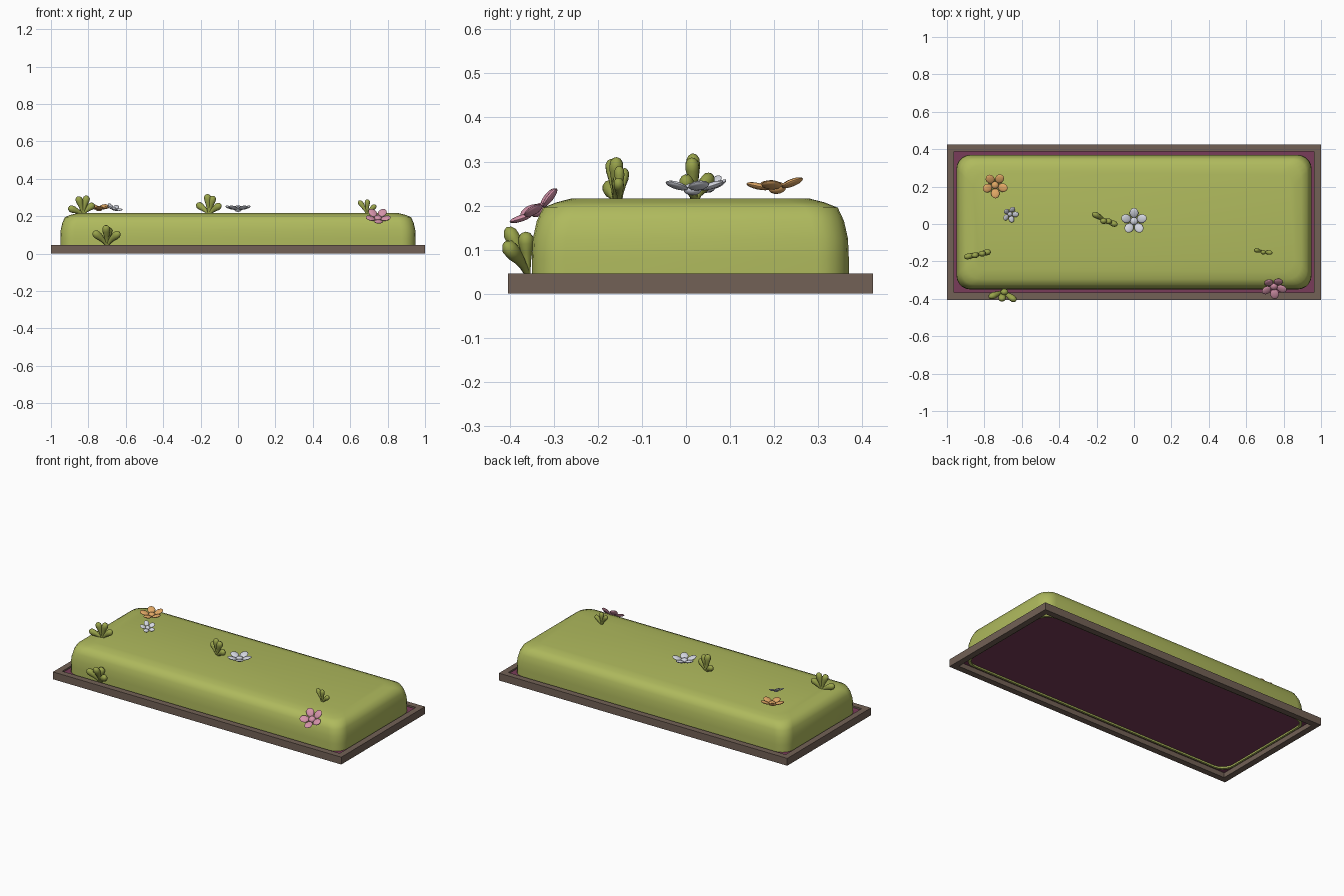
import bpy, bmesh, math
from mathutils import Vector, Matrix

if "Cube" in bpy.data.objects:
    bpy.data.objects.remove(bpy.data.objects["Cube"])


def material(name, rgb):
    m = bpy.data.materials.new(name)
    m.diffuse_color = (*rgb, 1)
    m.use_nodes = True
    m.node_tree.nodes["Principled BSDF"].inputs["Base Color"].default_value = m.diffuse_color
    return m


GRASS = material("grass green", (0.43, 0.49, 0.11))
TUFT = material("tuft green", (0.32, 0.37, 0.07))
WOOD = material("frame brown", (0.17, 0.12, 0.093))
SOIL = material("soil purple", (0.19, 0.045, 0.10))
WHITE = material("petal white", (0.66, 0.68, 0.75))
ORANGE = material("petal orange", (0.75, 0.39, 0.13))
PINK = material("petal pink", (0.66, 0.29, 0.40))
CY = 0.01  # y centre of the planter


def finish(bm, name, mat, smooth=None):
    bmesh.ops.recalc_face_normals(bm, faces=bm.faces)
    me = bpy.data.meshes.new(name)
    bm.to_mesh(me)
    bm.free()
    ob = bpy.data.objects.new(name, me)
    bpy.context.collection.objects.link(ob)
    me.materials.append(mat)
    if smooth:
        bpy.ops.object.select_all(action='DESELECT')
        ob.select_set(True)
        bpy.context.view_layer.objects.active = ob
        bpy.ops.object.shade_smooth_by_angle(angle=math.radians(smooth))
    return ob


def bridge(bm, a, b):
    for i in range(len(a)):
        j = (i + 1) % len(a)
        bm.faces.new((a[i], a[j], b[j], b[i]))


def rect_ring(bm, hx, hy, z, r=0, n=0):
    """Rectangle loop with optional rounded corners."""
    vs = []
    for k, (sx, sy) in enumerate([(1, 1), (-1, 1), (-1, -1), (1, -1)]):
        for i in range(n + 1):
            a = math.pi / 2 * (k + (i / n if n else 0))
            vs.append(bm.verts.new((sx * (hx - r) + r * math.cos(a),
                                    CY + sy * (hy - r) + r * math.sin(a), z)))
    return vs


# Wooden frame: hollow rectangle
bm = bmesh.new()
loops = [rect_ring(bm, 1, 0.415, 0), rect_ring(bm, 1, 0.415, 0.046),
         rect_ring(bm, 0.962, 0.377, 0.046), rect_ring(bm, 0.962, 0.377, 0)]
for i in range(4):
    bridge(bm, loops[i], loops[(i + 1) % 4])
finish(bm, "wooden_frame", WOOD)

# Soil sheet inside the frame
bm = bmesh.new()
top, bot = rect_ring(bm, 0.963, 0.378, 0.036), rect_ring(bm, 0.963, 0.378, 0.03)
bridge(bm, bot, top)
bm.faces.new(top)
bm.faces.new(bot)
finish(bm, "soil", SOIL)

# Grass mound: rounded shell whose rim shows below the soil
bm = bmesh.new()
profile = [(0.012, 0.034), (0.012, 0.02), (0, 0.02), (0, 0.08), (0.002, 0.125),
           (0.011, 0.165), (0.025, 0.195), (0.055, 0.207), (0.092, 0.2165)]
rings = [rect_ring(bm, 0.95 - d, 0.36 - d, z, 0.075, 5) for d, z in profile]
for a, b in zip(rings, rings[1:]):
    bridge(bm, a, b)
bm.faces.new(rings[-1])
finish(bm, "grass_mound", GRASS, 50)


def flower(name, mat, centre, radius, normal, turn):
    """Five flat petals, raised at the tips, round a small button."""
    bm = bmesh.new()
    for k in range(5):
        m = (Matrix.Rotation(math.radians(turn + 72 * k), 4, 'Z')
             @ Matrix.Translation((0.63 * radius, 0, 0.12 * radius))
             @ Matrix.Rotation(math.radians(-18), 4, 'Y')
             @ Matrix.Diagonal((0.40 * radius, 0.34 * radius, 0.11 * radius, 1)))
        bmesh.ops.create_uvsphere(bm, u_segments=12, v_segments=8, radius=1, matrix=m)
    bmesh.ops.create_uvsphere(bm, u_segments=12, v_segments=8, radius=1,
                              matrix=Matrix.Diagonal((0.3 * radius, 0.3 * radius, 0.2 * radius, 1)))
    q = Vector((0, 0, 1)).rotation_difference(Vector(normal).normalized())
    bm.transform(Matrix.Translation(centre) @ q.to_matrix().to_4x4())
    finish(bm, name, mat, 60)


flower("white_flower_large", WHITE, (0, 0.015, 0.237), 0.07, (0, 0, 1), 90)
flower("white_flower_small", WHITE, (-0.663, 0.053, 0.239), 0.045, (0.3, -0.3, 0.9), 70)
flower("orange_flower", ORANGE, (-0.743, 0.207, 0.24), 0.068, (0, -0.1, 1), -88)
flower("pink_flower", PINK, (0.748, -0.335, 0.19), 0.069, (0.05, -0.59, 0.81), -85)


def tuft(name, base, tips, w):
    """Club-shaped blades that rise from one base and bend outwards."""
    bm = bmesh.new()
    p0 = Vector(base)
    shape = [(0, 0.4), (0.25, 0.5), (0.5, 0.75), (0.72, 1), (0.87, 0.95), (0.96, 0.6), (1, 0.12)]
    for tip in tips:
        p2 = Vector(tip)
        p1 = p0.lerp(p2, 0.35) + Vector((0, 0, 0.2 * (p2.z - p0.z)))
        rings = []
        for t, r in shape:
            p = p0 * (1 - t) ** 2 + p1 * 2 * t * (1 - t) + p2 * t * t
            d = ((p1 - p0) * (1 - t) + (p2 - p1) * t).normalized()
            side = d.cross(Vector((0, 1, 0))).normalized()
            up = side.cross(d)
            rings.append([bm.verts.new(p + r * w * (side * math.cos(a) + up * math.sin(a) * 0.85))
                          for a in (math.tau * i / 10 for i in range(10))])
        for a, b in zip(rings, rings[1:]):
            bridge(bm, a, b)
        bm.faces.new(rings[0])
        bm.faces.new(rings[-1])
    finish(bm, name, TUFT, 60)


tuft("tuft_front", (-0.70, -0.36, 0.045),
     [(-0.775, -0.392, 0.115), (-0.707, -0.408, 0.15), (-0.69, -0.365, 0.14),
      (-0.632, -0.411, 0.112)], 0.021)
tuft("tuft_left", (-0.83, -0.16, 0.21),
     [(-0.908, -0.178, 0.245), (-0.857, -0.17, 0.305), (-0.805, -0.158, 0.309),
      (-0.768, -0.148, 0.264)], 0.019)
tuft("tuft_middle", (-0.155, 0.02, 0.21),
     [(-0.222, 0.058, 0.266), (-0.165, 0.015, 0.318), (-0.13, 0.012, 0.308),
      (-0.09, -0.005, 0.262)], 0.019)
tuft("tuft_right", (0.69, -0.15, 0.21),
     [(0.645, -0.138, 0.282), (0.692, -0.152, 0.29), (0.738, -0.154, 0.258)], 0.014)
